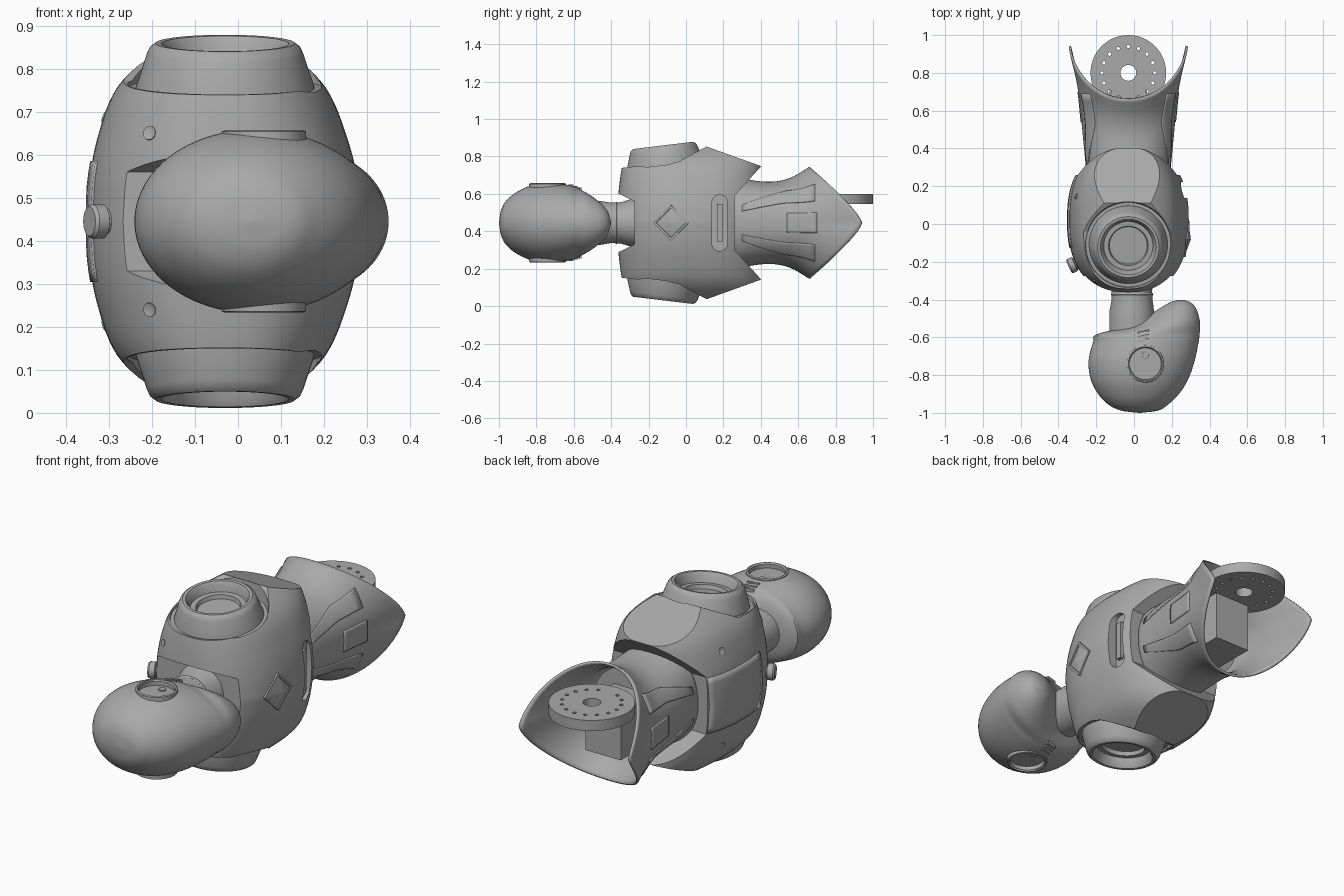
import bpy, bmesh, math
from mathutils import Matrix, Vector

cube = bpy.data.objects.get("Cube")
if cube:
    bpy.data.objects.remove(cube, do_unlink=True)

CX, CZ = -0.03, 0.445
grey = bpy.data.materials.new("plain_grey")
grey.use_nodes = True
grey.diffuse_color = (0.4, 0.4, 0.4, 1)
grey.node_tree.nodes["Principled BSDF"].inputs["Base Color"].default_value = (0.4, 0.4, 0.4, 1)


def finish(name, bm, matrix=None):
    if matrix is not None:
        bm.transform(matrix)
    bm.normal_update()
    bmesh.ops.recalc_face_normals(bm, faces=bm.faces)
    me = bpy.data.meshes.new(name)
    bm.to_mesh(me)
    bm.free()
    me.materials.append(grey)
    ob = bpy.data.objects.new(name, me)
    bpy.context.collection.objects.link(ob)
    return ob


def loft(name, rings, matrix=None, caps=True):
    bm = bmesh.new()
    rows = [[bm.verts.new(p) for p in r] for r in rings]
    for a, b in zip(rows, rows[1:]):
        for i in range(len(a)):
            j = (i + 1) % len(a)
            bm.faces.new((a[i], a[j], b[j], b[i]))
    if caps:
        bm.faces.new(rows[0])
        bm.faces.new(rows[-1])
    bmesh.ops.remove_doubles(bm, verts=bm.verts, dist=1e-5)
    return finish(name, bm, matrix)


def lathe(name, profile, matrix, n=64):
    angles = [math.tau * i / n for i in range(n)]
    return loft(name, [[(max(r, 0.0005) * math.cos(a), max(r, 0.0005) * math.sin(a), h)
                        for a in angles] for r, h in profile], matrix)


def prism(name, yz, matrix=None):
    return loft(name, [[(x, y, z) for y, z in yz] for x in (-1, 1)], matrix)


def box(name, size, matrix):
    bm = bmesh.new()
    bmesh.ops.create_cube(bm, size=1)
    return finish(name, bm, matrix @ Matrix.Diagonal((*size, 1)))


def cut(ob, cutters):
    for c in cutters:
        mod = ob.modifiers.new("cut", 'BOOLEAN')
        mod.object, mod.operation, mod.solver = c, 'DIFFERENCE', 'EXACT'
    bpy.context.view_layer.update()
    deps = bpy.context.evaluated_depsgraph_get()
    me = bpy.data.meshes.new_from_object(ob.evaluated_get(deps))
    ob.modifiers.clear()
    ob.data = me
    for c in cutters:
        bpy.data.objects.remove(c, do_unlink=True)


def curve(table, x, col=1):
    """Smooth interpolation of one column of a table keyed by its first column."""
    k = max(i for i in range(len(table) - 1) if i == 0 or table[i][0] <= x)

    def slope(i):
        a, b = table[max(i - 1, 0)], table[min(i + 1, len(table) - 1)]
        return (b[col] - a[col]) / (b[0] - a[0])
    p, q = table[k], table[k + 1]
    w = q[0] - p[0]
    t = (x - p[0]) / w
    return (p[col] * (1 + 2 * t) * (1 - t) ** 2 + q[col] * t * t * (3 - 2 * t)
            + w * t * (1 - t) * (slope(k) * (1 - t) - slope(k + 1) * t))


def oval(a, hx, hy, n=2.0):
    c, s = math.cos(a), math.sin(a)
    return (math.copysign(abs(c) ** (2 / n), c) * hx, math.copysign(abs(s) ** (2 / n), s) * hy)


def patch(name, surf, u0, u1, v0, v1, n=10, thick=0.01):
    bm = bmesh.new()
    g = [[bm.verts.new(surf(u0 + (u1 - u0) * i / n, v0 + (v1 - v0) * j / n))
          for j in range(n + 1)] for i in range(n + 1)]
    for i in range(n):
        for j in range(n):
            bm.faces.new((g[i][j], g[i + 1][j], g[i + 1][j + 1], g[i][j + 1]))
    ob = finish(name, bm)
    mod = ob.modifiers.new("thickness", 'SOLIDIFY')
    mod.thickness, mod.offset = thick, 0


def side(s):
    return Matrix.Translation((0, 0, CZ)) @ Matrix.Diagonal((1, 1, s, 1))


def aimed(loc, direction):
    return Matrix.Translation(loc) @ Vector(direction).to_track_quat('Z', 'Y').to_matrix().to_4x4()


ANGLES = [math.tau * i / 96 for i in range(96)]

# Torso shell: a barrel along z, narrower on the chest side
BARREL = [(0, .32, .39), (.1, .315, .39), (.2, .295, .385), (.3, .258, .374),
          (.36, .205, .358), (.415, .12, .33)]


def torso_surf(a, d):
    h = abs(d)
    x, y = oval(a, curve(BARREL, h, 1), curve(BARREL, h, 2), 2.4)
    if x > 0:
        x *= 1 - .22 * h
    return (CX + x, .02 + .04 * h + y, CZ + d)


torso = loft("torso_shell", [[torso_surf(a, .415 * i / 24) for a in ANGLES] for i in range(-24, 25)])

# Neck recess, hem notch, shoulder ledges with sloped back, and shoulder pockets
cutters = [
    prism("recess", [(-.275, .56), (-.275, .33), (-.4, .27), (-.4, .62)]),
    prism("hem", [(.26, .59), (.26, .30), (.44, .10), (.6, .10), (.6, .79), (.44, .79)]),
]
SHOULDER = Matrix.Translation((CX, -.11, .315)) @ Matrix.Rotation(.12, 4, 'X')
for s in (1, -1):
    cutters.append(prism("ledge", [(-.5, .277), (-.04, .327), (.11, .408), (.5, .268), (.5, .7), (-.5, .7)], side(s)))
    cutters.append(lathe("pocket", [(0, -.005), (.225, -.005), (.25, .14), (0, .14)], side(s) @ SHOULDER))
# Chest slot
slot = Matrix.Translation((.2, .18, CZ)) @ Matrix.Rotation(math.pi / 2, 4, 'Y')
cap = [(math.cos(a) * .042 + math.copysign(.108, math.cos(a)), math.sin(a) * .042)
       for a in [math.tau * (i + .5) / 24 for i in range(24)]]
cutters.append(loft("slot", [[(x, y, h) for x, y in cap] for h in (.03, .2)], slot))
cut(torso, cutters)
box("slot_bar", (.05, .03, .2), Matrix.Translation((.225, .18, CZ)))

# Shoulder sockets
for s, label in ((1, "upper"), (-1, "lower")):
    lathe(label + "_shoulder_socket",
          [(0, -.05), (.215, -.05), (.207, 0), (.182, .075), (.175, .09), (.162, .1), (.148, .099),
           (.139, .085), (.13, .05), (.105, .05), (.1, .03), (0, .03)], side(s) @ SHOULDER)

# Chest emblem: framed pyramid
emblem = aimed((.279, -.08, CZ), (1, -.12, 0))
lathe("chest_diamond", [(0, -.05), (.095, -.05), (.095, .006), (.08, .006), (.078, .002), (0, .022)], emblem, 4)

# Back panel, back knob, screws
patch("back_panel", torso_surf, math.pi * .82, math.pi * 1.1, -.14, .14)
knob = aimed((-.293, -.202, CZ), (-.9, -.42, 0))
lathe("back_knob_socket", [(0, -.03), (.058, -.03), (.055, .008), (.045, .01), (0, .01)], knob)
lathe("back_knob", [(0, -.02), (.032, -.02), (.032, .02), (.04, .024), (.04, .05), (.034, .058), (0, .058)], knob, 24)
for s in (1, -1):
    for a, d in ((math.pi * 1.32, .205), (math.pi * .92, .24)):
        p = Vector(torso_surf(a, s * d))
        out = Vector((p.x - CX, p.y - .02, s * .08))
        lathe("torso_screw", [(0, -.01), (.018, -.01), (.016, .004), (.008, .002), (0, .002)], aimed(p, out), 16)

# Abdomen flaring into an arched hip skirt
HIP = [(0, .22, .25), (.3, .24, .225), (.5, .253, .22), (.65, .264, .228), (.8, .283, .25), (1, .315, .3)]


def hip_length(a):
    return .69 - .28 * abs(math.sin(a)) ** 1.2


def hip_surf(a, t):
    x, z = oval(a, curve(HIP, t, 1), curve(HIP, t, 2), 2.1)
    return (CX + x, .25 + hip_length(a) * t, CZ + z)


def hip_at(a, y):
    return hip_surf(a, (y - .25) / hip_length(a))


skirt = loft("hip_skirt", [[hip_surf(a, i / 24) for a in ANGLES] for i in range(25)], caps=False)
mod = skirt.modifiers.new("thickness", 'SOLIDIFY')
mod.thickness, mod.offset = .012, -1
loft("hip_bulkhead", [[(CX + .215 * math.cos(a), y, CZ + .205 * math.sin(a)) for a in ANGLES] for y in (.46, .48)])
for base in (0, math.pi):
    patch("waist_mid_panel", hip_at, base - .22, base + .22, .54, .7)
    for s in (1, -1):
        # Strips that widen and swing outward from the hem
        def strip(u, y, base=base, s=s):
            lean = min(1, max(0, (y - .3) / .22))
            return hip_at(base + s * (.24 + .24 * lean + u * (.14 + .22 * lean)), y)
        patch("waist_side_panel", strip, 0, 1, .3, .69)

# Pelvis block and bolted mounting plate
box("pelvis_block", (.2, .26, .25), Matrix.Translation((CX, .58, .42)))
PLATE = Matrix.Translation((CX, .8, .572))
plate = lathe("mounting_plate", [(0, -.027), (.2, -.027), (.2, .027), (0, .027)], PLATE, 96)
holes = [lathe("hole", [(0, -.1), (.042, -.1), (.042, .1), (0, .1)], PLATE, 32)]
for i in range(16):
    at = Matrix.Rotation(math.tau * i / 16, 4, 'Z') @ Matrix.Translation((.14, 0, 0))
    holes.append(lathe("hole", [(0, -.1), (.009, -.1), (.009, .1), (0, .1)], PLATE @ at, 12))
cut(plate, holes)

# Head: slices along y as (y, back x, face x, half width)
HEAD = [(-1, .025, .035, .003), (-.99, -.06, .12, .065), (-.96, -.13, .175, .12), (-.9, -.19, .238, .168),
        (-.82, -.23, .288, .202), (-.72, -.24, .322, .214), (-.62, -.215, .343, .2), (-.585, -.2, .347, .188),
        (-.54, -.03, .35, .165), (-.5, .05, .346, .14), (-.45, .13, .33, .1), (-.415, .19, .3, .055),
        (-.402, .23, .265, .01)]
ys = []
for p, q in zip(HEAD, HEAD[1:]):
    ys += [p[0] + (q[0] - p[0]) * i / 4 for i in range(4)]
rings = []
for y in ys + [HEAD[-1][0]]:
    x0, x1, hz = (curve(HEAD, y, c) for c in (1, 2, 3))
    rings.append([((x0 + x1) / 2 + (x1 - x0) / 2 * math.cos(a), y, CZ + hz * math.sin(a)) for a in ANGLES])
head = loft("head", rings)
EAR = Matrix.Translation((.06, -.74, 0))
cut(head, [lathe("dish", [(0, .185), (.085, .185), (.085, .3), (0, .3)], side(s) @ EAR) for s in (1, -1)])
for s, label in ((1, "upper"), (-1, "lower")):
    lathe(label + "_ear_ring", [(.084, .17), (.1, .17), (.098, .209), (.09, .212), (.084, .205), (.084, .17)],
          side(s) @ EAR)
    lathe(label + "_ear_hub", [(0, .17), (.02, .17), (.018, .19), (0, .19)],
          side(s) @ EAR @ Matrix.Translation((0, .045, 0)), 24)
    for i in range(3):
        box(label + "_head_vent", (.06, .01, .03), side(s)
            @ Matrix.Translation((.05, -.615 + .022 * i, .189 - .007 * i)) @ Matrix.Rotation(.25, 4, 'Z'))

# Neck
NECK = [(-.6, -.01, .12, .11), (-.46, -.012, .118, .118), (-.4, -.01, .108, .108), (-.35, -.012, .108, .11),
        (-.3, -.015, .12, .125), (-.24, -.02, .14, .135)]
loft("neck", [[(c + hx * math.cos(a), y, CZ + hz * math.sin(a)) for a in ANGLES] for y, c, hx, hz in NECK])
lathe("neck_collar", [(0, 0), (.109, 0), (.113, .008), (.109, .016), (0, .016)], aimed((-.01, -.38, CZ), (0, 1, 0)))

# Smooth shading with crisp edges
bpy.ops.object.select_all(action='DESELECT')
for ob in bpy.context.collection.objects:
    if ob.type == 'MESH' and ob.data.materials and ob.data.materials[0] == grey:
        ob.select_set(True)
        bpy.context.view_layer.objects.active = ob
bpy.ops.object.shade_smooth_by_angle(angle=math.radians(30))
